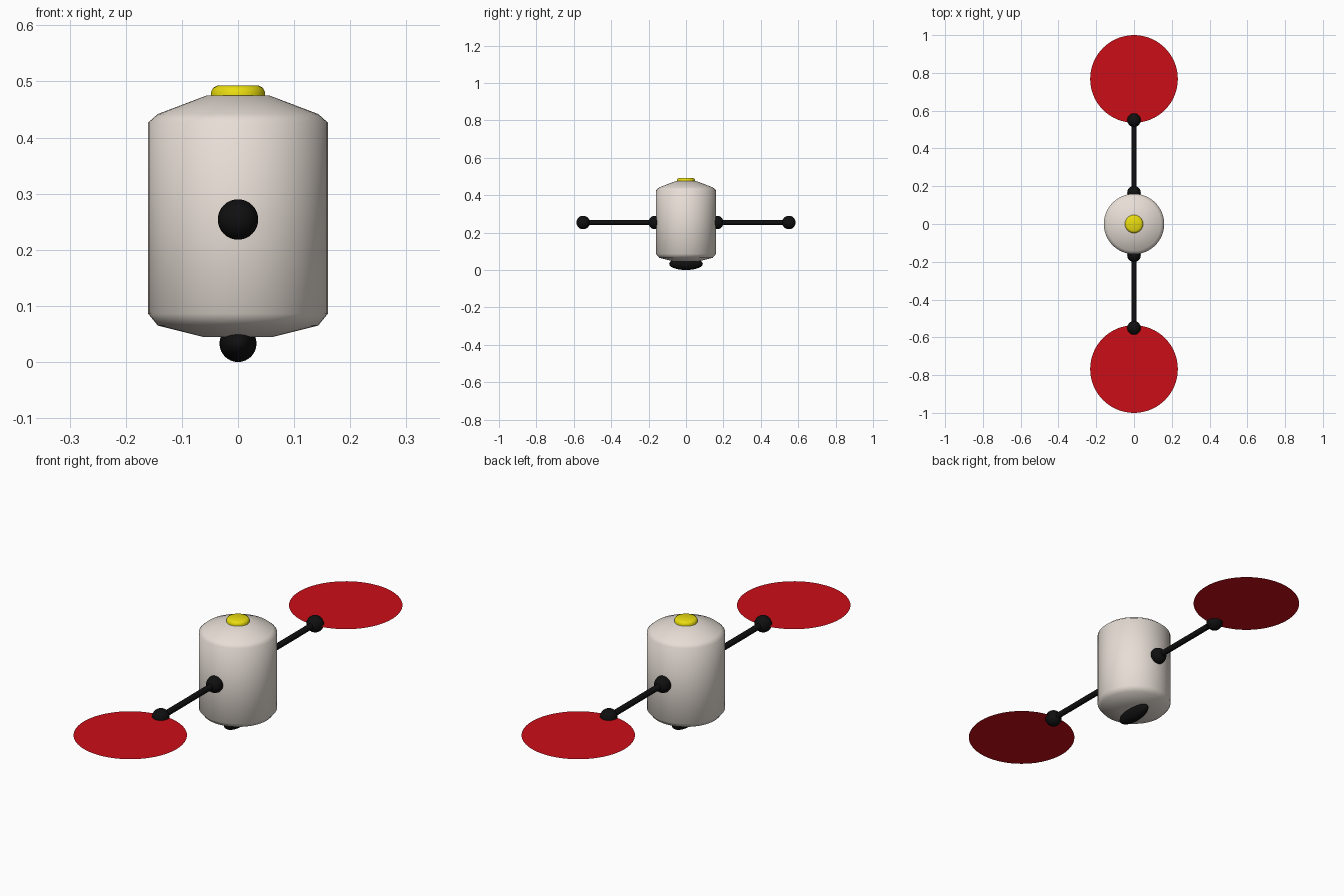
import bpy, bmesh
from math import radians, pi
from mathutils import Matrix

if "Cube" in bpy.data.objects:
    bpy.data.objects.remove(bpy.data.objects["Cube"])


def material(name, rgb):
    m = bpy.data.materials.new(name)
    m.diffuse_color = (*rgb, 1)
    m.use_nodes = True
    m.node_tree.nodes["Principled BSDF"].inputs["Base Color"].default_value = m.diffuse_color
    return m


CREAM = material("cream", (0.80, 0.73, 0.67))
BLACK = material("black", (0.005, 0.005, 0.005))
YELLOW = material("yellow", (0.82, 0.72, 0.005))
RED = material("red", (0.60, 0.004, 0.008))


def finish(bm, name, mat, angle=60):
    me = bpy.data.meshes.new(name)
    bm.to_mesh(me)
    bm.free()
    me.materials.append(mat)
    ob = bpy.data.objects.new(name, me)
    bpy.context.collection.objects.link(ob)
    bpy.ops.object.select_all(action='DESELECT')
    ob.select_set(True)
    bpy.context.view_layer.objects.active = ob
    bpy.ops.object.shade_smooth_by_angle(angle=radians(angle))
    return ob


def lathe(name, profile, mat, steps=48):
    bm = bmesh.new()
    vs = [bm.verts.new((r, 0, z)) for r, z in profile]
    es = [bm.edges.new(p) for p in zip(vs, vs[1:])]
    bmesh.ops.spin(bm, geom=vs + es, axis=(0, 0, 1), cent=(0, 0, 0),
                   angle=2 * pi, steps=steps)
    bmesh.ops.remove_doubles(bm, verts=bm.verts, dist=1e-5)
    bmesh.ops.recalc_face_normals(bm, faces=bm.faces)
    return finish(bm, name, mat)


def ellipsoid(name, loc, size, mat):
    bm = bmesh.new()
    bmesh.ops.create_uvsphere(
        bm, u_segments=32, v_segments=16, radius=1,
        matrix=Matrix.Translation(loc) @ Matrix.Diagonal((*size, 1)))
    return finish(bm, name, mat)


# Hull with chamfered shoulders, button on top, foot underneath
lathe("body", [(0, 0.045), (0.063, 0.045), (0.143, 0.065), (0.16, 0.086),
               (0.16, 0.427), (0.143, 0.442), (0.056, 0.475), (0, 0.475)], CREAM)
lathe("top_button", [(0, 0.470), (0.048, 0.470), (0.048, 0.482), (0.044, 0.489),
                     (0.036, 0.493), (0, 0.493)], YELLOW)
ellipsoid("foot", (0, 0, 0.033), (0.033, 0.09, 0.033), BLACK)

# Arms, joints and paddles on both sides
ARM_Z = 0.254
for side, s in (("front", -1), ("back", 1)):
    ellipsoid(side + "_shoulder", (0, s * 0.165, ARM_Z), (0.036,) * 3, BLACK)
    ellipsoid(side + "_hand", (0, s * 0.55, ARM_Z), (0.036,) * 3, BLACK)

    bm = bmesh.new()
    bmesh.ops.create_cone(
        bm, cap_ends=True, segments=24, radius1=0.013, radius2=0.013, depth=0.385,
        matrix=Matrix.Translation((0, s * 0.3575, ARM_Z)) @ Matrix.Rotation(pi / 2, 4, 'X'))
    finish(bm, side + "_arm", BLACK)

    bm = bmesh.new()
    bmesh.ops.create_circle(bm, cap_ends=True, segments=64, radius=0.232,
                            matrix=Matrix.Translation((0, s * 0.768, ARM_Z)))
    finish(bm, side + "_paddle", RED)
